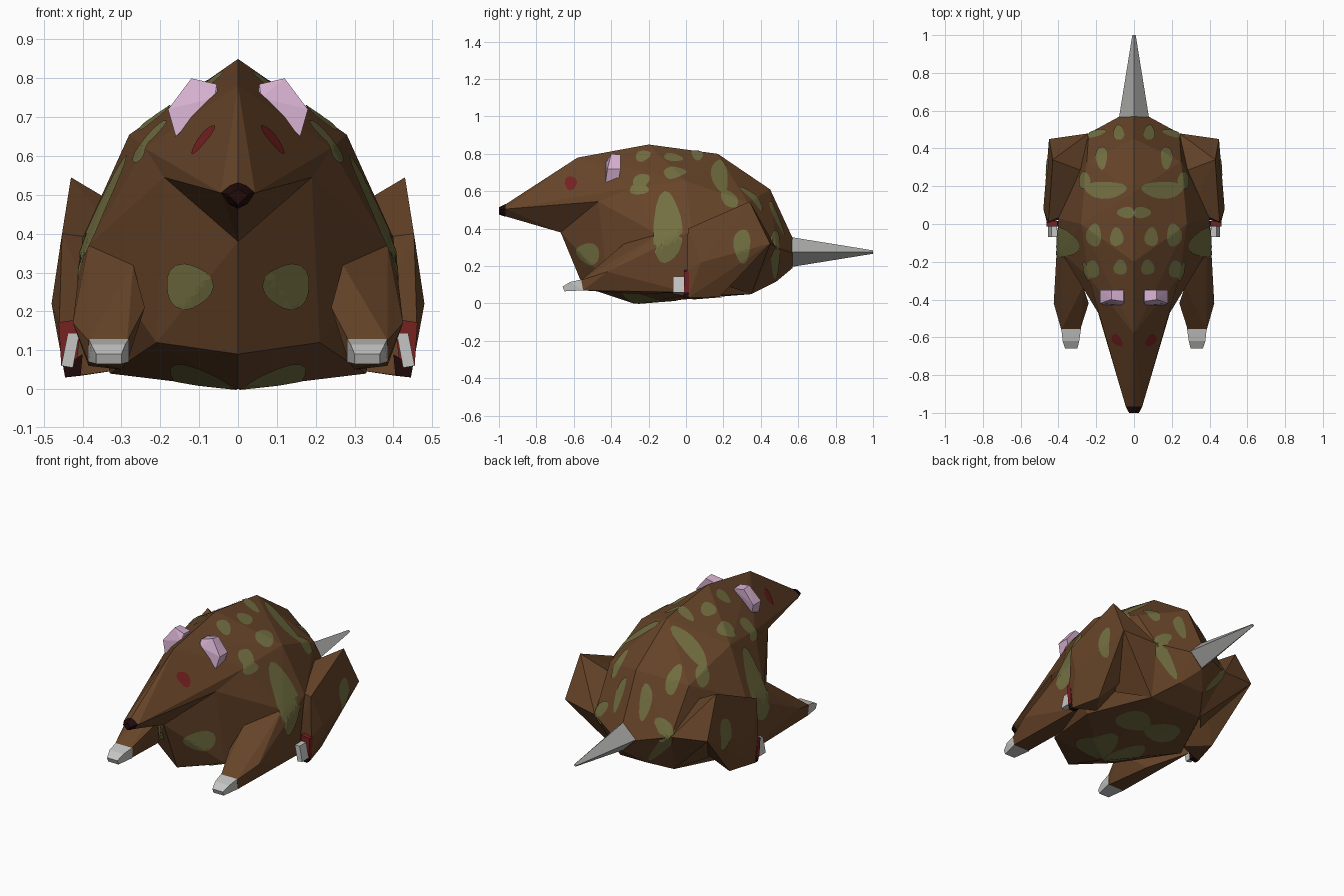
import bpy, bmesh, math
from mathutils import Vector
from mathutils.bvhtree import BVHTree

if "Cube" in bpy.data.objects:
    bpy.data.objects.remove(bpy.data.objects["Cube"], do_unlink=True)


def material(name, r, g, b):
    m = bpy.data.materials.new(name)
    m.use_nodes = True
    m.diffuse_color = (r, g, b, 1)
    m.node_tree.nodes["Principled BSDF"].inputs["Base Color"].default_value = (r, g, b, 1)
    return m


BROWN = material("brown hide", .135, .058, .022)
OLIVE = material("olive spots", .17, .16, .053)
PINK = material("pink ear", .66, .43, .62)
TAIL = material("tail grey", .4, .4, .39)
CLAW = material("claw grey", .56, .56, .55)
RED = material("dark red", .18, .015, .015)
DARK = material("nose black", .014, .003, .003)


def finish(name, bm, mat, paired):
    mesh = bpy.data.meshes.new(name)
    bm.to_mesh(mesh)
    mesh.materials.append(mat)
    obj = bpy.data.objects.new(name, mesh)
    bpy.context.collection.objects.link(obj)
    if paired:
        obj.modifiers.new("Mirror", 'MIRROR').use_mirror_merge = False


def hull(name, points, mat, paired=False):
    """Faceted solid around the points; a central part gets both sides, a paired part a mirror."""
    bm = bmesh.new()
    for x, y, z in points:
        bm.verts.new((x, y, z))
        if not paired and x > 0:
            bm.verts.new((-x, y, z))
    res = bmesh.ops.convex_hull(bm, input=bm.verts[:])
    spare = {v for v in res["geom_interior"] + res["geom_unused"]
             if isinstance(v, bmesh.types.BMVert)}
    bmesh.ops.delete(bm, geom=list(spare), context='VERTS')
    bmesh.ops.recalc_face_normals(bm, faces=bm.faces[:])
    finish(name, bm, mat, paired)
    tree = BVHTree.FromBMesh(bm)
    bm.free()
    return tree


def prism(name, outline, y0, y1, mat):
    """Mirrored pair of blocks from an x-z outline."""
    hull(name, [(x, y, z) for y in (y0, y1) for x, z in outline], mat, True)


# Torso and wedge head share the brow, jaw and shoulder points
brow, crown, chin = (0, -.58, .78), (0, -.2, .85), (0, -.67, .38)
jaw, neck = (.19, -.47, .545), (.24, -.28, .62)
shoulder, armpit, flank = (.27, -.33, .32), (.385, -.15, .37), (.4, .03, .39)
hip, groin = (.24, .48, .3), (.17, .35, .05)

torso = hull("torso", [
    brow, crown, chin, jaw, neck, shoulder, armpit, flank,
    (0, .17, .8), (0, .45, .61), (.28, 0, .655), (.25, .33, .54),
    (0, .57, .35), (.075, .57, .27), (0, .57, .19), hip, groin,
    (.21, -.42, .12), (0, -.55, .09), (0, -.28, 0), (.33, 0, .04),
    (0, .34, .05), (.08, .48, .115)], BROWN)
head = hull("head", [
    brow, crown, chin, jaw, neck,
    (.044, -.965, .505), (0, -.965, .53), (0, -.965, .466)], BROWN)
hull("nose", [(.044, -.965, .506), (.02, -.965, .525), (0, -.965, .532), (.025, -.965, .477),
              (0, -.965, .464), (.026, -1, .5), (0, -1, .515), (0, -1, .475)], DARK)

# Front legs and their claws
arm = hull("front_legs", [
    shoulder, armpit, flank, (.425, -.42, .17), (.24, -.42, .21),
    (.385, -.56, .125), (.285, -.56, .125), (.285, -.55, .07), (.385, -.55, .07),
    (.39, 0, .2), (.385, 0, .06), (.3, -.25, .05)], BROWN, True)
hull("front_claws", [
    (.28, -.55, .13), (.385, -.55, .13), (.28, -.55, .07), (.385, -.55, .07),
    (.29, -.62, .115), (.378, -.62, .115), (.3, -.66, .09), (.365, -.66, .09),
    (.3, -.65, .065), (.365, -.65, .065)], CLAW, True)

# Hind legs with a haunch web running back to the groin; feet and claws at the front edge
knee, heel = (.43, .34, .545), (.45, .45, .32)
leg = hull("hind_legs", [
    knee, heel, (.453, .01, .4), (.48, .08, .22), (.46, .005, .175), (.445, .01, .03),
    (.4, .18, .035), (.27, .28, .45), (.3, .08, .38), (.3, .05, .05), (.25, .3, .2)], BROWN, True)
hull("haunches", [knee, heel, hip, groin, (.27, .28, .45), (.3, .2, .1)], BROWN, True)
prism("hind_feet", [(.405, .18), (.462, .172), (.455, .06), (.415, .06)], -.012, .015, RED)
prism("hind_pads", [(.4, .09), (.45, .06), (.445, .03), (.405, .035)], -.014, .015, DARK)
prism("hind_claws", [(.408, .145), (.438, .145), (.455, .06), (.425, .055)], -.07, .01, CLAW)

# Ears
hull("ears", [
    (.05, -.42, .755), (.055, -.41, .785), (.12, -.4, .8), (.18, -.42, .72), (.16, -.43, .65),
    (.06, -.43, .75), (.055, -.35, .78), (.12, -.35, .795), (.18, -.35, .72), (.16, -.36, .65)],
    PINK, True)

# Spike tail with a diamond section
bm = bmesh.new()
bmesh.ops.create_cone(bm, cap_ends=True, segments=4, radius1=.08, radius2=.009, depth=.44)
for v in bm.verts:
    v.co = Vector((v.co.x, .78 + v.co.z, .275 + v.co.y))
bmesh.ops.recalc_face_normals(bm, faces=bm.faces[:])
finish("tail", bm, TAIL, False)
bm.free()

# Painted spots: thin elliptical skins laid onto the outermost surface along one axis
AXES = {'side': (Vector((2, 0, 0)), Vector((0, 1, 0)), Vector((0, 0, 1))),
        'top': (Vector((0, 0, 2)), Vector((1, 0, 0)), Vector((0, 1, 0))),
        'below': (Vector((0, 0, -2)), Vector((1, 0, 0)), Vector((0, 1, 0))),
        'front': (Vector((0, -2, 0)), Vector((1, 0, 0)), Vector((0, 0, 1)))}
SEGMENTS, RINGS = 18, 6


def spot(name, trees, view, cu, cv, ru, rv, mat=OLIVE):
    start, u, v = AXES[view]
    bm = bmesh.new()

    def lay(r, a):
        wobble = 1 + .08 * math.sin(3 * a + cu * 40)
        at = start + u * (cu + ru * r * wobble * math.cos(a)) + v * (cv + rv * r * wobble * math.sin(a))
        hits = [h for h in (t.ray_cast(at, -start.normalized()) for t in trees) if h[0]]
        if not hits:
            return None
        hit, normal, _, _ = min(hits, key=lambda h: h[3])
        return bm.verts.new(hit + normal * .004)

    grid = [[lay(r / RINGS, 2 * math.pi * s / SEGMENTS) for s in range(SEGMENTS)]
            for r in range(RINGS + 1)]
    for inner, outer in zip(grid, grid[1:]):
        for s in range(SEGMENTS):
            t = (s + 1) % SEGMENTS
            quad = (inner[s], outer[s], outer[t], inner[t])
            if all(quad):
                face = bm.faces.new(quad)
                face.normal_update()
                if face.normal.dot(start) < 0:
                    face.normal_flip()
    bmesh.ops.remove_doubles(bm, verts=bm.verts[:], dist=.00001)
    finish(name, bm, mat, True)
    bm.free()


spot("eyes", [head], 'side', -.615, .642, .032, .037, RED)
spot("chest_spots", [torso], 'front', .125, .265, .06, .058)
spot("flank_spots", [torso, arm], 'side', -.1, .4, .078, .19)
spot("thigh_spots", [leg], 'side', .3, .31, .045, .09)
spot("rump_spots", [torso], 'side', .475, .27, .025, .13)
spot("neck_spots", [torso, head], 'side', -.25, .61, .05, .03)
for c in [(.08, .48, .03, .04), (.17, .35, .03, .06), (.15, .18, .11, .045),
          (.26, .23, .03, .045), (.04, .06, .045, .03), (.09, -.07, .035, .05),
          (.21, -.06, .04, .06), (.07, -.23, .035, .04), (.22, -.24, .04, .045)]:
    spot("back_spots", [torso], 'top', *c)
for c in [(.09, -.2, .085, .15), (.1, .12, .1, .09)]:
    spot("belly_spots", [torso], 'below', *c)
